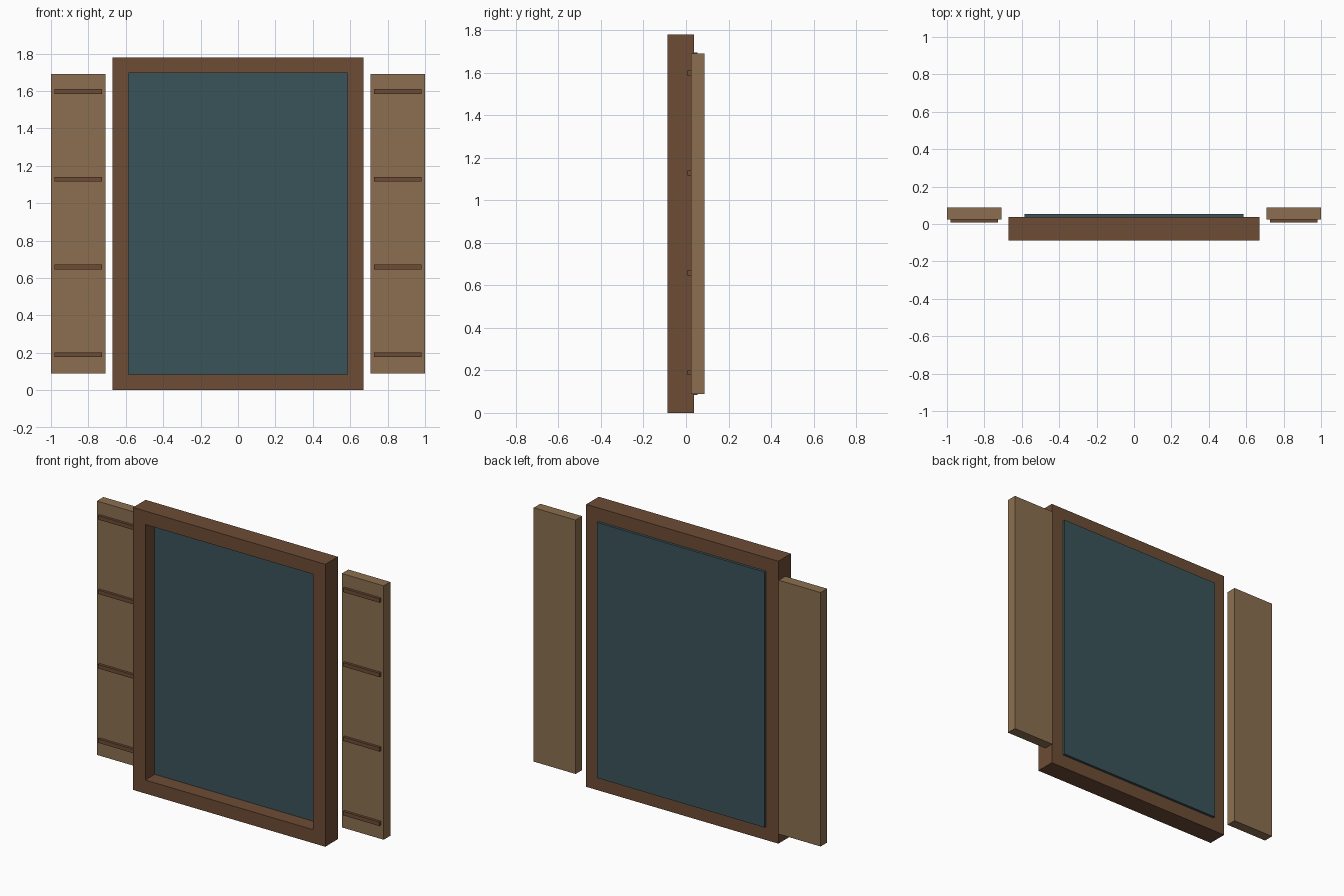
import bpy, bmesh
from mathutils import Matrix, Vector

if "Cube" in bpy.data.objects:
    bpy.data.objects.remove(bpy.data.objects["Cube"])


def material(name, rgb):
    m = bpy.data.materials.new(name)
    m.diffuse_color = (*rgb, 1)
    m.use_nodes = True
    m.node_tree.nodes["Principled BSDF"].inputs["Base Color"].default_value = m.diffuse_color
    return m


FRAME = material("dark_wood", (0.153, 0.072, 0.036))
PANEL = material("light_wood", (0.258, 0.159, 0.080))
GLASS = material("glass", (0.042, 0.087, 0.102))


def add_object(name, bm, mat):
    bmesh.ops.recalc_face_normals(bm, faces=bm.faces)
    me = bpy.data.meshes.new(name)
    bm.to_mesh(me)
    bm.free()
    me.materials.append(mat)
    ob = bpy.data.objects.new(name, me)
    bpy.context.collection.objects.link(ob)
    return ob


def box(name, x, y, z, mat):
    """Box from (min, max) ranges."""
    lo, hi = (Vector(c) for c in zip(x, y, z))
    bm = bmesh.new()
    bmesh.ops.create_cube(bm, size=1, matrix=Matrix.Translation((lo + hi) / 2)
                          @ Matrix.Diagonal((*(hi - lo), 1)))
    return add_object(name, bm, mat)


W, H, BAR = 0.67, 1.78, 0.085
Y_FRONT, Y_BACK = -0.088, 0.037

# Window frame: mitred rectangular ring, extruded backwards
bm = bmesh.new()
rings = [[bm.verts.new((sx * (W - i), Y_FRONT, i if low else H - i))
          for sx, low in ((-1, 1), (1, 1), (1, 0), (-1, 0))] for i in (0, BAR)]
outer, inner = rings
faces = [bm.faces.new((outer[k], outer[(k + 1) % 4], inner[(k + 1) % 4], inner[k]))
         for k in range(4)]
ext = bmesh.ops.extrude_face_region(bm, geom=faces, use_keep_orig=True)
bmesh.ops.translate(bm, vec=(0, Y_BACK - Y_FRONT, 0),
                    verts=[g for g in ext["geom"] if isinstance(g, bmesh.types.BMVert)])
add_object("window_frame", bm, FRAME)

# Glass pane, standing slightly proud of the frame's back
G = W - BAR
box("glass_pane", (-G, G), (0.006, 0.053), (BAR, H - BAR), GLASS)

# Shutters with four thin battens each
for side, s in (("left", -1), ("right", 1)):
    box(f"shutter_{side}", sorted((s * 0.708, s)), (0.023, 0.088), (0.09, 1.69), PANEL)
    for k in range(4):
        z = 0.19 + k * 0.469
        box(f"batten_{side}_{k + 1}", sorted((s * 0.728, s * 0.981)),
            (0.007, 0.028), (z - 0.0125, z + 0.0125), FRAME)
